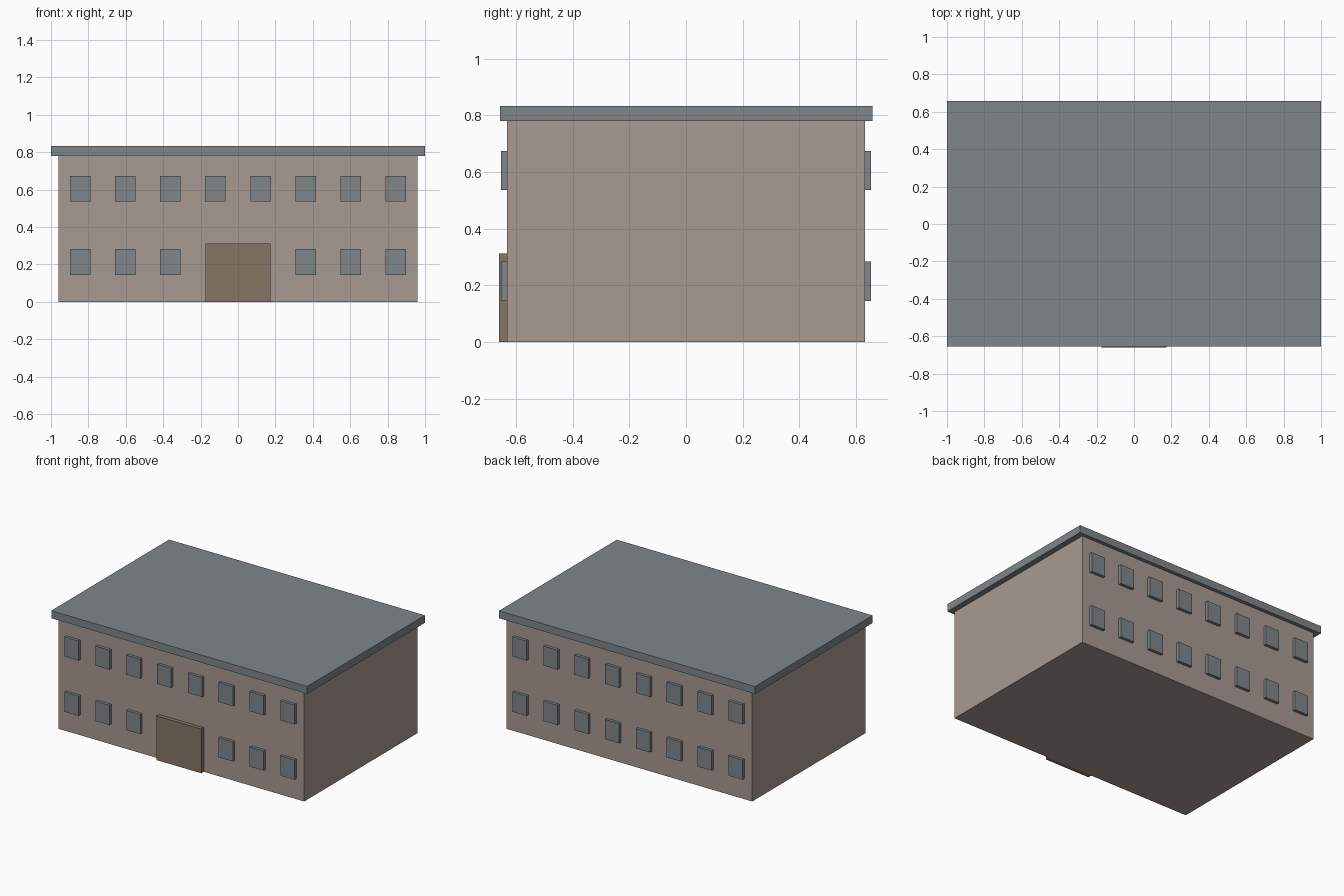
import bpy
import bmesh
from mathutils import Matrix, Vector

cube = bpy.data.objects.get("Cube")
if cube:
    bpy.data.objects.remove(cube, do_unlink=True)


def make_material(name, rgb):
    mat = bpy.data.materials.new(name)
    mat.use_nodes = True
    color = (*rgb, 1.0)
    mat.diffuse_color = color
    mat.node_tree.nodes["Principled BSDF"].inputs["Base Color"].default_value = color
    return mat


def make_box(name, low, high, mat):
    """Flat-faced box between two opposite corners."""
    low, high = Vector(low), Vector(high)
    mesh = bpy.data.meshes.new(name)
    bm = bmesh.new()
    place = Matrix.Translation((low + high) / 2) @ Matrix.Diagonal((*(high - low), 1))
    bmesh.ops.create_cube(bm, size=1, matrix=place)
    bm.to_mesh(mesh)
    bm.free()
    mesh.materials.append(mat)
    obj = bpy.data.objects.new(name, mesh)
    bpy.context.collection.objects.link(obj)
    return obj


wall_mat = make_material("warm grey wall", (0.39, 0.32, 0.29))
slate_mat = make_material("slate grey", (0.215, 0.238, 0.25))
door_mat = make_material("brown door", (0.24, 0.18, 0.13))

WALL_X, WALL_Y, WALL_TOP = 0.96, 0.632, 0.78

# Main block and overhanging flat roof
make_box("walls", (-WALL_X, -WALL_Y, 0), (WALL_X, WALL_Y, WALL_TOP), wall_mat)
make_box("roof", (-1, -0.656, WALL_TOP), (1, 0.658, 0.833), slate_mat)

# Wide entrance door on the front
make_box("front_door", (-0.175, -0.66, 0), (0.175, -WALL_Y, 0.312), door_mat)

# Two rows of projecting windows on front and back
COLUMNS, SPACING, HALF_WIDTH, DEPTH = 8, 0.241, 0.055, 0.021
for side, sign in (("front", -1), ("back", 1)):
    near, far = sorted((sign * (WALL_Y - 0.01), sign * (WALL_Y + DEPTH)))
    for floor, bottom, top in (("lower", 0.145, 0.284), ("upper", 0.536, 0.674)):
        for i in range(COLUMNS):
            x = (i - (COLUMNS - 1) / 2) * SPACING
            if side == "front" and floor == "lower" and abs(x) < SPACING:
                continue  # the door takes these two places
            make_box(f"{side}_{floor}_window_{i + 1}",
                     (x - HALF_WIDTH, near, bottom), (x + HALF_WIDTH, far, top), slate_mat)
